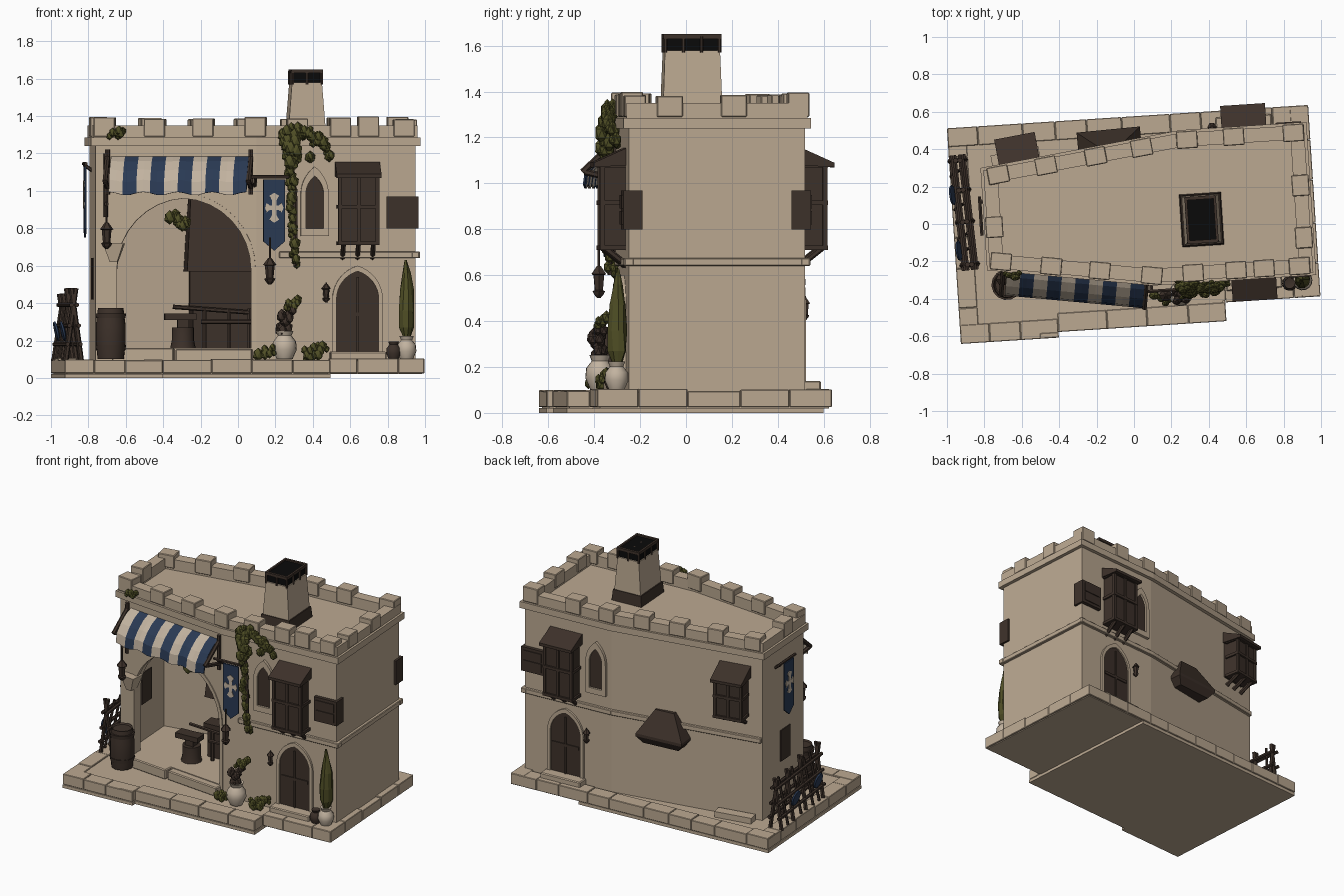
import bpy, bmesh, math, random
from mathutils import Matrix, Vector

random.seed(4)
if "Cube" in bpy.data.objects:
    bpy.data.objects.remove(bpy.data.objects["Cube"], do_unlink=True)

T = lambda x, y, z=0: Matrix.Translation((x, y, z))
RZ = lambda a: Matrix.Rotation(a, 4, 'Z')
UP = Matrix.Rotation(math.pi / 2, 4, 'X')   # drawn (u, z) outlines extrude outward from a wall
I = Matrix()
SITE = RZ(math.radians(3.7))


def material(name, *rgb):
    m = bpy.data.materials.new(name)
    m.use_nodes = True
    m.diffuse_color = (*rgb, 1)
    m.node_tree.nodes["Principled BSDF"].inputs["Base Color"].default_value = (*rgb, 1)
    return m


STONE = material("sandstone", .5, .395, .285)
CREAM = material("cream", .54, .45, .35)
WOOD = material("dark_wood", .047, .031, .023)
BLUE = material("blue_cloth", .023, .042, .088)
GREEN = material("leaf_green", .08, .078, .019)
BLACK = material("soot", .003, .003, .003)


def finish(name, bm, mat, M=I, smooth=False, bevel=0, solid=0):
    bmesh.ops.recalc_face_normals(bm, faces=bm.faces)
    me = bpy.data.meshes.new(name)
    bm.to_mesh(me)
    bm.free()
    for m in (mat if isinstance(mat, tuple) else (mat,)):
        me.materials.append(m)
    ob = bpy.data.objects.new(name, me)
    bpy.context.collection.objects.link(ob)
    ob.matrix_world = SITE @ M
    if bevel:
        ob.modifiers.new("bevel", 'BEVEL').width = bevel
    if solid:
        ob.modifiers.new("thickness", 'SOLIDIFY').thickness = solid
    if smooth:
        bpy.ops.object.select_all(action='DESELECT')
        ob.select_set(True)
        bpy.context.view_layer.objects.active = ob
        bpy.ops.object.shade_smooth_by_angle(angle=.7)
    return ob


def boxes(name, pairs, mat, M=I, bevel=0):
    bm = bmesh.new()
    for lo, hi in pairs:
        lo, hi = Vector(lo), Vector(hi)
        bmesh.ops.create_cube(bm, size=1, matrix=T(*(lo + hi) / 2) @ Matrix.Diagonal((*(hi - lo), 1)))
    return finish(name, bm, mat, M, bevel=bevel)


def rods(name, pairs, r, mat, M=I):
    bm = bmesh.new()
    for p, q in pairs:
        p, q = Vector(p), Vector(q)
        turn = (q - p).to_track_quat('Z', 'Y').to_matrix().to_4x4()
        bmesh.ops.create_cone(bm, cap_ends=True, segments=6, radius1=r, radius2=r, depth=(q - p).length,
                              matrix=T(*(p + q) / 2) @ turn)
    return finish(name, bm, mat, M)


def loft(name, loops, mat, M=I, **kw):
    """Closed loops of equal length, joined in order and capped."""
    bm = bmesh.new()
    rings = [[bm.verts.new(p) for p in loop] for loop in loops]
    n = len(rings[0])
    for a, b in zip(rings, rings[1:]):
        for i in range(n):
            bm.faces.new((a[i], a[(i + 1) % n], b[(i + 1) % n], b[i]))
    bm.faces.new(rings[0][::-1])
    bm.faces.new(rings[-1])
    return finish(name, bm, mat, M, **kw)


def prism(name, pts, z0, z1, mat, M=I, **kw):
    return loft(name, [[(x, y, z) for x, y in pts] for z in (z0, z1)], mat, M, **kw)


def band(name, outer, inner, z0, z1, mat, M=I):
    bm = bmesh.new()
    rings = [[bm.verts.new((x, y, z)) for x, y in pts]
             for pts, z in ((outer, z0), (outer, z1), (inner, z1), (inner, z0))]
    n = len(outer)
    for a, b in zip(rings, rings[1:] + rings[:1]):
        for i in range(n):
            bm.faces.new((a[i], a[(i + 1) % n], b[(i + 1) % n], b[i]))
    return finish(name, bm, mat, M)


def rect(x, y):
    return [(-x, -y), (x, -y), (x, y), (-x, y)]


def taper(name, half0, z0, half1, z1, mat, M=I):
    return loft(name, [[(*p, z) for p in rect(*h)] for h, z in ((half0, z0), (half1, z1))], mat, M)


def lathe(name, prof, mat, M=I, seg=14, wobble=0, smooth=True):
    loops = [[((r + random.uniform(-wobble, wobble)) * math.cos(k * math.tau / seg),
               (r + random.uniform(-wobble, wobble)) * math.sin(k * math.tau / seg), z)
              for k in range(seg)] for r, z in prof]
    return loft(name, loops, mat, M, smooth=smooth)


def offset(pts, d):
    out, n = [], len(pts)
    for i in range(n):
        a, b, c = (Vector(pts[(i + k) % n]) for k in (-1, 0, 1))
        e, f = (b - a).normalized(), (c - b).normalized()
        m = Vector((e.y, -e.x)) + Vector((f.y, -f.x))
        out.append(tuple(b + m * (2 * d / m.length_squared)))
    return out


def edges(pts):
    """A frame per edge: u along it, -y outward; with its length."""
    for p, q in zip(pts, pts[1:] + pts[:1]):
        yield T(*p) @ RZ(math.atan2(q[1] - p[1], q[0] - p[0])), math.dist(p, q)


def arch(cx, w, z0, spring, top, n=8):
    h = top - spring
    R = (h * h + w * w) / (2 * w)
    end = math.asin(min(1, h / R))
    side = [(w - R + R * math.cos(end * k / n), spring + R * math.sin(end * k / n)) for k in range(n + 1)]
    return ([(cx - w, z0), (cx + w, z0)] + [(cx + x, z) for x, z in side]
            + [(cx - x, z) for x, z in side[-2::-1]])


def foliage(name, path, count, spread, r, mat=GREEN):
    bm = bmesh.new()
    for k in range(count):
        t = k / count * (len(path) - 1)
        p = Vector(path[int(t)]).lerp(Vector(path[int(t) + 1]), t % 1)
        p += Vector([random.uniform(-spread, spread) for _ in range(3)])
        bmesh.ops.create_icosphere(bm, subdivisions=1, radius=r * random.uniform(.6, 1.2),
                                   matrix=T(*p) @ Matrix.Diagonal((1, .8, 1.2, 1)))
    finish(name, bm, mat)


# Base platform with a border of paving stones
base = [(-.965, -.58), (-.44, -.58), (-.44, -.55), (.46, -.55), (.46, -.45), (.97, -.45), (.97, .575), (-.965, .575)]
prism("base_slab", offset(base, -.012), .02, .09, STONE)
prism("base_footing", [(-.965, -.58), (-.44, -.58), (-.44, -.55), (.46, -.55), (.46, .57), (-.965, .57)], 0, .022, STONE)
for M, length in edges(base):
    n = max(1, round(length / .2))
    cuts = [0] + [(k + random.uniform(-.2, .2)) * length / n for k in range(1, n)] + [length]
    boxes("border_stones", [((a + .001, 0, .025), (b - .001, .1, .1 + random.uniform(-.006, .006)))
                            for a, b in zip(cuts, cuts[1:])], STONE, M, bevel=.003)

# Walls, hollowed by the workshop and its arch
plan = [(-.775, -.175), (.08, -.31), (.93, -.31), (.93, .46), (.28, .46), (-.775, .33)]
walls = prism("walls", plan, .08, 1.275, STONE)
frames = [M for M, _ in edges(plan)]
shop, front, side, back, rear, left = frames
shop = shop @ T(-.025, 0)
for cutter in (prism("room_cutter", [(-.72, -.115), (.1, -.25), (.15, .38), (-.72, .27)], .16, 1.12, STONE),
               prism("arch_cutter", arch(.5, .365, .16, .58, .965), -.12, .1, STONE, shop @ UP)):
    cutter.hide_render = True
    m = walls.modifiers.new("cut", 'BOOLEAN')
    m.operation, m.solver, m.object = 'DIFFERENCE', 'EXACT', cutter
    bpy.context.view_layer.objects.active = walls
    bpy.context.view_layer.update()
    bpy.ops.object.modifier_apply(modifier="cut")
    bpy.data.objects.remove(cutter, do_unlink=True)
band("arch_trim", arch(.5, .385, .1, .58, .99), arch(.5, .36, .1, .58, .96), -.02, .006, STONE, shop @ UP)
boxes("workshop_step", [((.12, -.06, .09), (.45, .08, .16)), ((.46, -.05, .09), (.87, .08, .155))], STONE, shop, .006)
taper("arch_corbel", (.02, .03), .62, (.055, .05), .72, STONE, shop @ T(.125, -.01))

# Mouldings, parapet and merlons
band("cornice", offset(plan, .025), offset(plan, -.02), 1.24, 1.285, STONE)
band("parapet", offset(plan, .01), offset(plan, -.065), 1.26, 1.35, STONE)
for M, a, b in ((front, .12, .875), (side, -.022, .792), (back, -.022, .66), (rear, 0, 1.06)):
    boxes("string_course", [((a, -.02, .64), (b, .02, .675))], STONE, M, .004)
for M, spots in zip(frames, ((.05, .32, .58, .86), (.22, .45, .6, .79), (.18, .46), (.05, .37, .62),
                             (.22, .47, .74, 1.0), (.3,))):
    boxes("merlons", [((u - .058, -.018, 1.29), (u + .055, .075, 1.38 + random.uniform(0, .02))) for u in spots],
          STONE, M, .004)

# Chimney
stack = T(.362, 0)
taper("chimney", (.105, .132), 1.26, (.08, .12), 1.58, STONE, stack)
taper("chimney_band", (.113, .142), 1.26, (.106, .134), 1.35, WOOD, stack)
taper("chimney_flue", (.073, .11), 1.57, (.073, .11), 1.64, BLACK, stack)
band("chimney_rim", rect(.084, .126), rect(.07, .108), 1.63, 1.65, WOOD, stack)
rods("chimney_posts", [((x, y, 1.57), (x, y, 1.64)) for x in (-.078, 0, .078) for y in (-.118, -.04, .04, .118)],
     .008, WOOD, stack)


def bay(M, w, z0, z1, brackets):
    boxes("bay_body", [((-w, -.1, z0), (w, .02, z1))], WOOD, M)
    posts = [((x - .01, -.11, z0), (x + .01, -.09, z1)) for x in (-w, 0, w)]
    rails = [((-w - .012, -.113, z), (w + .012, 0, z + .02)) for z in (z0 - .01, (z0 + z1) / 2, z1 - .02)]
    boxes("bay_lattice", posts + rails, WOOD, M)
    prism("bay_roof", [(.015, z1 + .07), (.015, z1 - .01), (-.14, z1 - .02), (-.14, z1)], -w - .02, w + .02, WOOD,
          M @ Matrix(((0, 0, 1, 0), (1, 0, 0, 0), (0, 1, 0, 0), (0, 0, 0, 1))))
    rods("bay_brackets", [((x, .01, z0 - brackets), (x, -.09, z0)) for x in (-w * .8, 0, w * .8)], .014, WOOD, M)


def lantern(M, drop=0):
    lathe("lantern", [(.008, -.08), (.022, -.065), (.03, -.05), (.02, -.045), (.026, .02), (.036, .025), (.01, .06)],
          WOOD, M, seg=6, smooth=False)
    rods("lantern_hanger", [((0, 0, .05), (0, 0, .07 + drop))], .006, WOOD, M)


# House front and its matching back
for M, flip in ((front, 1), (back, -1)):
    at = lambda x: M @ T(x - .08 if flip > 0 else .93 - x, 0)
    bay(at(.62), .1, .72, 1.09, .08)
    D, W = at(.62), at(.39)
    prism("door", arch(0, .115, .1, .42, .57), -.02, .006, WOOD, D @ UP)
    band("door_frame", arch(0, .135, .1, .42, .6), arch(0, .113, .1, .42, .57), -.02, .015, STONE, D @ UP)
    boxes("door_boards", [((-.006, -.015, .14), (.006, 0, .54)), ((-.1, -.013, .33), (.1, 0, .35))], WOOD, D)
    boxes("door_step", [((-.15, -.08, .09), (.15, 0, .14))], STONE, D, .006)
    prism("arched_window", arch(0, .05, .8, .98, 1.08), -.02, .006, WOOD, W @ UP)
    band("window_frame", arch(0, .075, .76, .98, 1.13), arch(0, .048, .8, .98, 1.08), -.02, .02, STONE, W @ UP)
    lantern(at(.45) @ T(0, -.03, .46) @ Matrix.Scale(.7, 4))
    boxes("corner_shutter", [((.775, -.335, .8), (.945, -.25, .97)), ((.79, -.341, .82), (.925, -.32, .88)),
                             ((.79, -.341, .89), (.925, -.32, .95))], WOOD,
          I if flip > 0 else T(0, .15) @ Matrix.Diagonal((1, -1, 1, 1)))
bay(rear @ T(.875, -.02), .09, .83, 1.1, .06)

# Back wall hood and bench, side window
loft("rear_hood", [[(x * sx, y, z) for sx, y in ((-1, .04), (1, .04), (1, front_y), (-1, front_y))]
                   for x, front_y, z in ((.13, -.07, .51), (.17, -.1, .56), (.17, -.1, .58), (.07, -.02, .74))],
     WOOD, rear @ T(.385, 0) @ RZ(-.09))
boxes("rear_bench", [((.76, -.08, .09), (1.02, -.01, .13))], STONE, rear)
boxes("side_window", [((.22, -.006, .42), (.34, .06, .64))], WOOD, left)

# Striped awning
bm = bmesh.new()
fall = ((-.01, 1.19), (.05, 1.16), (.1, 1.115), (.14, 1.06), (.15, .995))
grid = [[bm.verts.new((.11 + .037 * i, -v, z - .018 * k / 4 * math.sin(i * math.pi / 5) ** 2))
         for k, (v, z) in enumerate(fall)] for i in range(21)]
for i in range(20):
    for k in range(4):
        f = bm.faces.new((grid[i][k], grid[i + 1][k], grid[i + 1][k + 1], grid[i][k + 1]))
        f.material_index = (i // 2) % 2
finish("awning", bm, (CREAM, BLUE), shop, solid=.008)
rods("awning_supports", [s for u in (.09, .86) for s in (((u, -.01, .98), (u, -.01, 1.22)),
     ((u, -.01, 1.18), (u, -.15, 1.05)), ((u, -.01, 1.02), (u, -.14, 1.05)))], .014, WOOD, shop)


def banner(M):
    prism("banner", [(-.058, 1.06), (-.058, .73), (0, .68), (.058, .73), (.058, 1.06)], -.005, .005, BLUE, M @ UP)
    for k, arm in enumerate((.05, .08, .05, .08)):
        prism("banner_cross", [(-.01, -.01), (arm * .5, -.012), (arm * .8, -.026), (arm, 0), (arm * .8, .026),
                               (arm * .5, .012), (-.01, .01)], .004, .009, CREAM, M @ UP @ T(0, .91) @ RZ(k * math.pi / 2))
    rods("banner_pole", [((-.13, 0, 1.075), (.08, 0, 1.075)), ((-.1, 0, 1.07), (-.1, .1, 1.0))], .01, WOOD, M)


banner(T(.17, -.365))
banner(left @ T(.26, -.04, .07))
lantern(T(.145, -.39, .58), .1)
lantern(T(-.72, -.25, .77), .1)
rods("lantern_arm", [((-.72, -.25, .93), (-.72, -.16, .93)), ((-.72, -.19, .86), (-.72, -.19, 1.2))], .013, WOOD)

# Forge, hood, anvil and workbench
boxes("forge", [((-.24, .02, .16), (.11, .34, .38)), ((-.24, .28, .38), (.11, .36, .6)),
                ((-.26, 0, .36), (.11, .1, .4))], WOOD)
taper("forge_hood", (.19, .16), .57, (.16, .09), 1.1, WOOD, T(-.08, .19))
lathe("stump", [(.07, .15), (.06, .2), (.06, .27)], WOOD, T(-.3, -.08))
boxes("anvil", [((-.33, -.11, .27), (-.27, -.05, .31)), ((-.4, -.12, .31), (-.23, -.04, .345))], WOOD)
rods("workbench", [((-.35, -.02, .38), (.06, -.02, .35)), ((-.2, -.03, .3), (.1, -.03, .3))]
     + [((x, -.02, .16), (x, -.02, .37)) for x in (-.18, -.05, .06)], .012, WOOD)

# Weapon rack
rack = T(-.905, .12) @ RZ(.05)
rods("rack_trestles", [((s * .042, y, .09), (-s * .012, y, .48 - .03 * (y > 0))) for s in (-1, 1)
                       for y in (-.28, -.05, .12, .28)], .014, WOOD, rack)
rods("rack_rails", [((s * x, -.31, z), (s * x, .31, z)) for s in (-1, 1) for x, z in ((.035, .18), (.025, .28), (.015, .39))],
     .012, WOOD, rack)
rods("rack_weapons", [((-.045, y, .1), (.01, y + .03, .44)) for y in (-.22, -.14, .02, .2)], .009, WOOD, rack)
for y in (.1, -.2):
    lathe("rack_shield", [(.02, .01), (.055, 0), (.05, -.01)], BLUE,
          rack @ T(-.045, y, .25) @ Matrix.Rotation(1.35, 4, 'Y'))

# Barrel, pots and plants
lathe("barrel", [(.07, .1), (.08, .19), (.08, .28), (.068, .375), (.06, .365)], WOOD, T(-.7, -.28))
for z in (.15, .32):
    lathe("barrel_hoop", [(.079, z), (.082, z + .025)], WOOD, T(-.7, -.28))
pot = [(.04, 0), (.062, .05), (.058, .09), (.035, .12), (.045, .145), (.03, .14)]
for name, x, y, s, mat in (("large_pot", .225, -.39, 1.05, CREAM), ("cypress_pot", .88, -.36, .85, CREAM),
                           ("small_pot", .81, -.37, .65, WOOD)):
    lathe(name, [(r * s, h * s) for r, h in pot], mat, T(x, y, .1))
lathe("cypress", [(.015, .2), (.04, .27), (.042, .36), (.034, .47), (.018, .56), (.004, .63)], GREEN,
      T(.88, -.355), seg=9, wobble=.007, smooth=False)
foliage("pot_plant_stems", [(.22, -.39, .24), (.21, -.41, .31), (.25, -.4, .37)], 22, .03, .026, WOOD)
foliage("pot_plant_leaves", [(.24, -.4, .38), (.29, -.38, .41)], 11, .02, .024)
foliage("ground_shrub", [(.33, -.39, .13), (.44, -.36, .15)], 16, .024, .027)
foliage("ground_undergrowth", [(.1, -.4, .13), (.17, -.43, .15)], 9, .02, .026)
foliage("ivy_crown", [(.24, -.33, 1.33), (.26, -.36, 1.26), (.26, -.36, 1.14)], 40, .034, .032)
foliage("hanging_ivy", [(.26, -.36, 1.15), (.265, -.355, .9), (.28, -.345, .6)], 45, .016, .024)
rods("ivy_stem", [((.25, -.345, 1.3), (.285, -.36, .95)), ((.285, -.36, .95), (.285, -.35, .6))], .012, WOOD)
foliage("roof_ivy", [(.25, -.35, 1.32), (.37, -.36, 1.31), (.47, -.35, 1.19)], 44, .022, .027)
foliage("ivy_tuft", [(.36, -.33, 1.19), (.38, -.33, 1.17)], 5, .012, .022)
foliage("corner_ivy", [(-.69, -.23, 1.3), (-.63, -.23, 1.31)], 8, .015, .022)
foliage("workshop_vine", [(-.36, -.1, .86), (-.28, -.1, .81)], 12, .022, .03)
